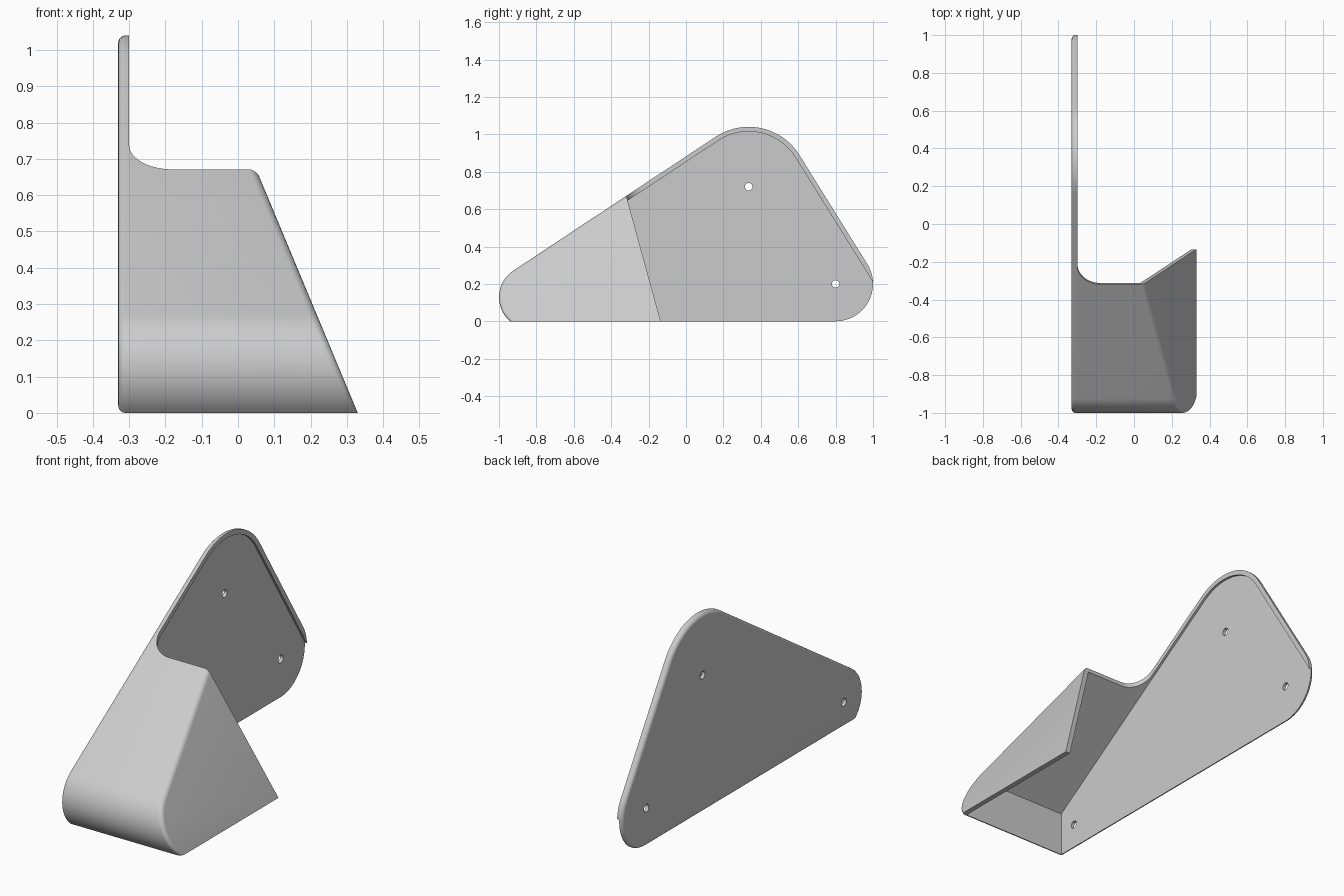
import bpy, bmesh, math

if "Cube" in bpy.data.objects:
    bpy.data.objects.remove(bpy.data.objects["Cube"])

# Side outline: three rounded corners (y, z, radius), clipped flat at z = 0
FRONT, APEX, REAR = (-0.83, 0.129, 0.17), (0.335, 0.72, 0.32), (0.80, 0.20, 0.20)
WALL = 0.025
X_LEFT, X_RIGHT, LEAN = -0.33, 0.33, 0.417


def tangent(a, b):
    """Normal angle of the outer tangent line from corner a to corner b."""
    dy, dz = b[0] - a[0], b[1] - a[1]
    return math.atan2(dz, dy) + math.acos((a[2] - b[2]) / math.hypot(dy, dz))


def arc(c, a0, a1, n, shrink=0.0):
    r = c[2] - shrink
    return [(c[0] + r * math.cos(a0 + (a1 - a0) * i / n),
             c[1] + r * math.sin(a0 + (a1 - a0) * i / n)) for i in range(n + 1)]


def prism(name, near, far):
    """Closed solid between two matching loops of 3D points."""
    bm = bmesh.new()
    a = [bm.verts.new(p) for p in near]
    b = [bm.verts.new(p) for p in far]
    bm.faces.new(a)
    bm.faces.new(b[::-1])
    for i in range(len(a)):
        j = (i + 1) % len(a)
        bm.faces.new((a[j], a[i], b[i], b[j]))
    bmesh.ops.recalc_face_normals(bm, faces=bm.faces)
    return bm


def make(name, bm):
    me = bpy.data.meshes.new(name)
    bm.to_mesh(me)
    bm.free()
    ob = bpy.data.objects.new(name, me)
    bpy.context.collection.objects.link(ob)
    return ob


def cut(ob, cutter):
    bpy.context.view_layer.objects.active = ob
    m = ob.modifiers.new("cut", 'BOOLEAN')
    m.operation, m.solver, m.object = 'DIFFERENCE', 'EXACT', cutter
    bpy.ops.object.modifier_apply(modifier=m.name)
    bpy.data.objects.remove(cutter)


n_front, n_rear = tangent(FRONT, APEX), tangent(APEX, REAR)

# Outer body: left side upright, right side leaning inwards
start = math.pi + math.asin(FRONT[1] / FRONT[2])
outline = (arc(FRONT, start, n_front, 20) + arc(APEX, n_front, n_rear, 28)
           + arc(REAR, n_rear, -math.pi / 2, 24))
bm = prism("bracket", [(X_LEFT, y, z) for y, z in outline],
           [(X_RIGHT - LEAN * z, y, z) for y, z in outline])


def on_left(e):
    return all(abs(v.co.x - X_LEFT) < 1e-4 for v in e.verts)


def on_right(e):
    return all(abs(v.co.x - X_RIGHT + LEAN * v.co.z) < 1e-4 for v in e.verts)


# Rounded rims of the two sides
for test, width, floor in ((on_left, 0.02, True), (on_right, 0.02, False)):
    edges = [e for e in bm.edges if test(e)
             and (floor or max(v.co.z for v in e.verts) > 1e-3)]
    bmesh.ops.bevel(bm, geom=edges, offset=width, offset_type='OFFSET', segments=5,
                    profile=0.5, affect='EDGES', clamp_overlap=False)
bracket = make("bracket", bm)

# Hollow inside, leaving a thin shell and a lip along the side plate
def line(n, y=None, z=None):
    k = APEX[0] * math.cos(n) + APEX[1] * math.sin(n) + APEX[2] - WALL
    if z is None:
        return (y, (k - y * math.cos(n)) / math.sin(n))
    return ((k - z * math.sin(n)) / math.cos(n), z)


hollow = ([(-0.935, -0.1), line(n_front, y=-0.935)]
          + arc(APEX, n_front, n_rear, 28, WALL) + [line(n_rear, z=-0.1)])
cut(bracket, make("hollow_cutter", prism(
    "", [(-0.312, y, z) for y, z in hollow],
    [(X_RIGHT - 0.027 - LEAN * z, y, z) for y, z in hollow])))

# Leaning cut that opens the rear, with a rounded corner at the side plate
R = 0.12
corner = [(-0.30 + R - R * math.cos(i * math.pi / 24), -0.316 + R - R * math.sin(i * math.pi / 24))
          for i in range(13)]
opening = [(-0.30, 2.0)] + corner + [(1.0, -0.316), (1.0, 2.0)]
cut(bracket, make("opening_cutter", prism("", *[
    [(x, y - 0.274 * (z - 0.66), z) for x, y in opening] for z in (-0.2, 1.3)])))

# Screw holes through the side plate
for y, z in ((0.335, 0.72), (0.80, 0.20), (-0.838, 0.13)):
    ring = arc((y, z, 0.02), 0, 2 * math.pi, 24)[:-1]
    cut(bracket, make("hole_cutter", prism(
        "", [(-0.4, a, b) for a, b in ring], [(-0.25, a, b) for a, b in ring])))

# Colour and shading
grey = bpy.data.materials.new("light grey")
grey.diffuse_color = (0.6, 0.6, 0.6, 1)
grey.use_nodes = True
grey.node_tree.nodes["Principled BSDF"].inputs["Base Color"].default_value = grey.diffuse_color
bracket.data.materials.clear()
bracket.data.materials.append(grey)
for p in bracket.data.polygons:
    p.material_index = 0
bpy.ops.object.select_all(action='DESELECT')
bracket.select_set(True)
bpy.context.view_layer.objects.active = bracket
bpy.ops.object.shade_smooth_by_angle(angle=math.radians(30))
